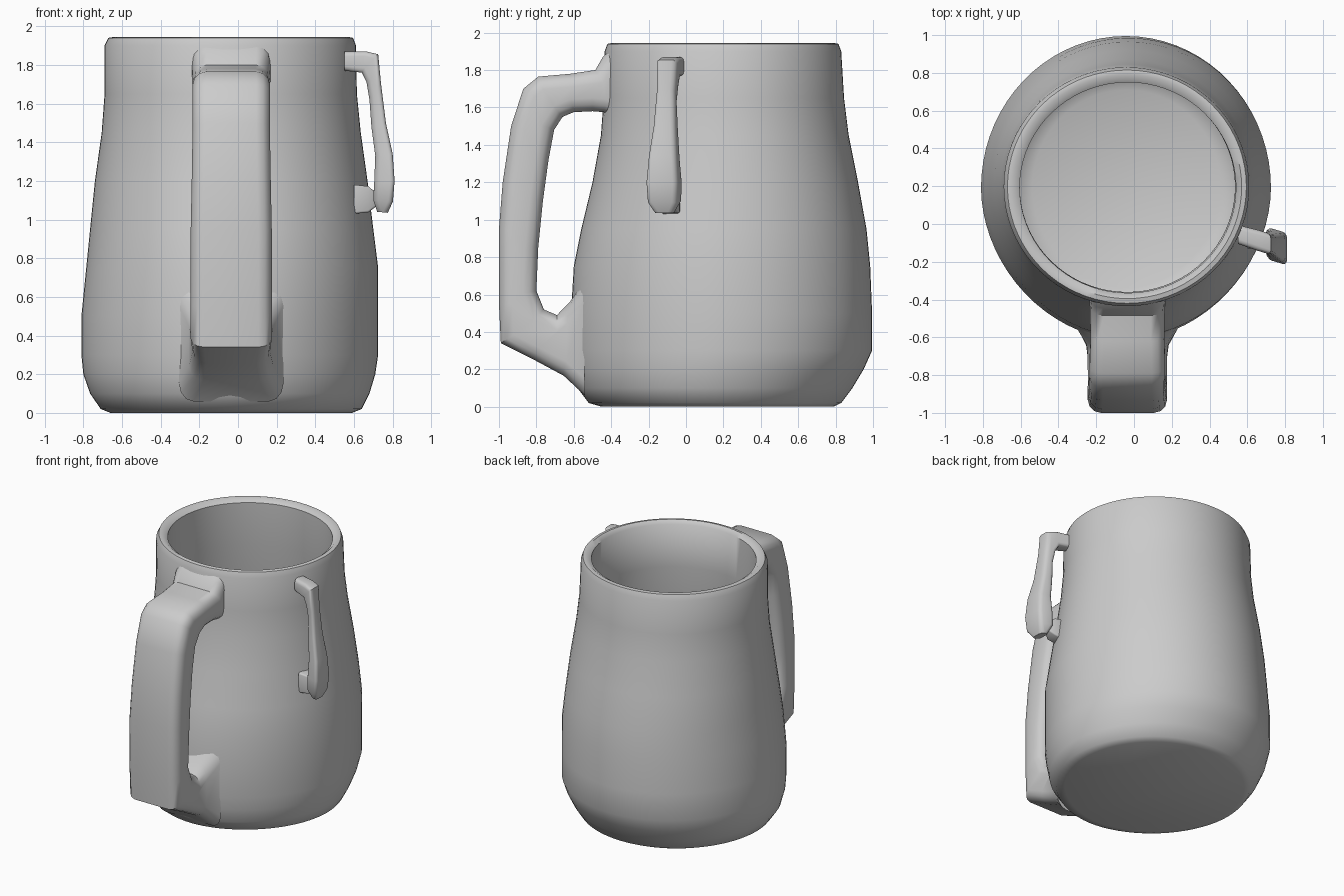
import bpy, bmesh, math
from mathutils import Vector


def finish(bm, name, angle=40):
    bmesh.ops.recalc_face_normals(bm, faces=bm.faces[:])
    me = bpy.data.meshes.new(name)
    bm.to_mesh(me)
    bm.free()
    ob = bpy.data.objects.new(name, me)
    bpy.context.collection.objects.link(ob)
    bpy.ops.object.select_all(action='DESELECT')
    ob.select_set(True)
    bpy.context.view_layer.objects.active = ob
    bpy.ops.object.shade_smooth_by_angle(angle=math.radians(angle))
    return ob


def loft(bm, rings):
    """Bridge closed rings of points and cap both ends."""
    loops = [[bm.verts.new(p) for p in r] for r in rings]
    n = len(loops[0])
    for a, b in zip(loops, loops[1:]):
        for i in range(n):
            j = (i + 1) % n
            bm.faces.new((a[i], a[j], b[j], b[i]))
    bm.faces.new(loops[0])
    bm.faces.new(loops[-1])
    return loops


def strip(name, sections, radius):
    """Loft four-cornered sections and round the four long edges."""
    bm = bmesh.new()
    loops = loft(bm, sections)
    edges = [bm.edges.get((a[i], b[i])) for a, b in zip(loops, loops[1:]) for i in range(4)]
    bmesh.ops.bevel(bm, geom=edges, offset=radius, segments=3, profile=0.5, affect='EDGES')
    return finish(bm, name)


def spow(v, p):
    return math.copysign(abs(v) ** p, v)


# Mug body: z, x min, x max, y min, y max; outside going up, then inside going down
LEVELS = [
    (0.00, -0.66, 0.59, -0.45, 0.79),
    (0.02, -0.71, 0.64, -0.52, 0.83),
    (0.10, -0.765, 0.68, -0.58, 0.89),
    (0.20, -0.80, 0.71, -0.60, 0.95),
    (0.30, -0.81, 0.725, -0.615, 0.995),
    (0.50, -0.81, 0.725, -0.615, 0.995),
    (0.75, -0.785, 0.725, -0.60, 0.985),
    (0.95, -0.765, 0.70, -0.56, 0.965),
    (1.20, -0.74, 0.67, -0.50, 0.92),
    (1.45, -0.705, 0.635, -0.455, 0.87),
    (1.65, -0.69, 0.615, -0.44, 0.845),
    (1.90, -0.69, 0.61, -0.435, 0.83),
    (1.94, -0.67, 0.595, -0.42, 0.815),
    (1.945, -0.64, 0.57, -0.395, 0.79),
    (1.92, -0.605, 0.54, -0.365, 0.75),
    (1.60, -0.605, 0.535, -0.36, 0.755),
    (1.20, -0.65, 0.585, -0.41, 0.83),
    (0.80, -0.69, 0.625, -0.50, 0.885),
    (0.40, -0.71, 0.63, -0.51, 0.89),
    (0.22, -0.66, 0.58, -0.46, 0.83),
    (0.16, -0.54, 0.46, -0.34, 0.71),
]
N = 72
bm = bmesh.new()
rings = []
for z, x0, x1, y0, y1 in LEVELS:
    ring = []
    for i in range(N):
        c, s = math.cos(2 * math.pi * i / N), math.sin(2 * math.pi * i / N)
        # round outline, slightly flattened diagonals at the lower front
        p = 2.0 if s > 0 else 1.9 + 0.1 * min(1, max(0, (z - 0.6) / 0.8))
        ring.append(((x0 + x1) / 2 + (x1 - x0) / 2 * spow(c, 2 / p),
                     (y0 + y1) / 2 + (y1 - y0) / 2 * spow(s, 2 / p), z))
    rings.append(ring)
loft(bm, rings)
finish(bm, "mug_body", 50)

# Handle: outer (y, z), inner (y, z), half width
HANDLE = [
    (-0.39, 1.92, -0.39, 1.56, 0.20),
    (-0.445, 1.87, -0.44, 1.575, 0.20),
    (-0.485, 1.80, -0.50, 1.58, 0.195),
    (-0.62, 1.78, -0.60, 1.575, 0.195),
    (-0.79, 1.765, -0.66, 1.55, 0.20),
    (-0.87, 1.70, -0.705, 1.48, 0.20),
    (-0.935, 1.50, -0.735, 1.32, 0.20),
    (-0.98, 1.20, -0.765, 1.10, 0.205),
    (-1.00, 0.95, -0.79, 0.85, 0.21),
    (-1.00, 0.55, -0.80, 0.62, 0.21),
    (-0.99, 0.34, -0.76, 0.52, 0.21),
    (-0.82, 0.255, -0.69, 0.49, 0.20),
    (-0.66, 0.17, -0.63, 0.55, 0.215),
    (-0.54, 0.06, -0.55, 0.66, 0.27),
]
CX = -0.035
strip("handle", [[(CX - w, yo, zo), (CX + w, yo, zo), (CX + w, yi, zi), (CX - w, yi, zi)]
                 for yo, zo, yi, zi, w in HANDLE], 0.07)

# Hanging tag on the right side: outer (x, z), inner (x, z), half width
TAG = [
    (0.55, 1.87, 0.55, 1.77, 0.05),
    (0.66, 1.87, 0.64, 1.76, 0.055),
    (0.725, 1.855, 0.665, 1.71, 0.055),
    (0.74, 1.70, 0.68, 1.62, 0.05),
    (0.765, 1.50, 0.69, 1.48, 0.06),
    (0.80, 1.34, 0.71, 1.33, 0.075),
    (0.81, 1.20, 0.705, 1.20, 0.085),
    (0.80, 1.09, 0.70, 1.10, 0.08),
    (0.775, 1.035, 0.72, 1.04, 0.05),
]
sections = []
for xo, zo, xi, zi, w in TAG:
    # the strip drifts forward as it leaves the wall
    a = Vector((xo, -0.07 - 0.3 * (xo - 0.6), zo))
    b = Vector((xi, -0.07 - 0.3 * (xi - 0.6), zi))
    d = Vector((0, w, 0))
    sections.append([a - d, a + d, b + d, b - d])
strip("hanging_tag", sections, 0.025)

# Small nub joining the lower end of the tag to the mug wall
strip("tag_nub", [[(x, -0.08 - h, 1.10 - h * 1.4), (x, -0.08 + h, 1.10 - h * 1.4),
                   (x, -0.08 + h, 1.10 + h * 1.6), (x, -0.08 - h, 1.10 + h * 1.6)]
                  for x, h in ((0.60, 0.05), (0.675, 0.045), (0.72, 0.02))], 0.01)
